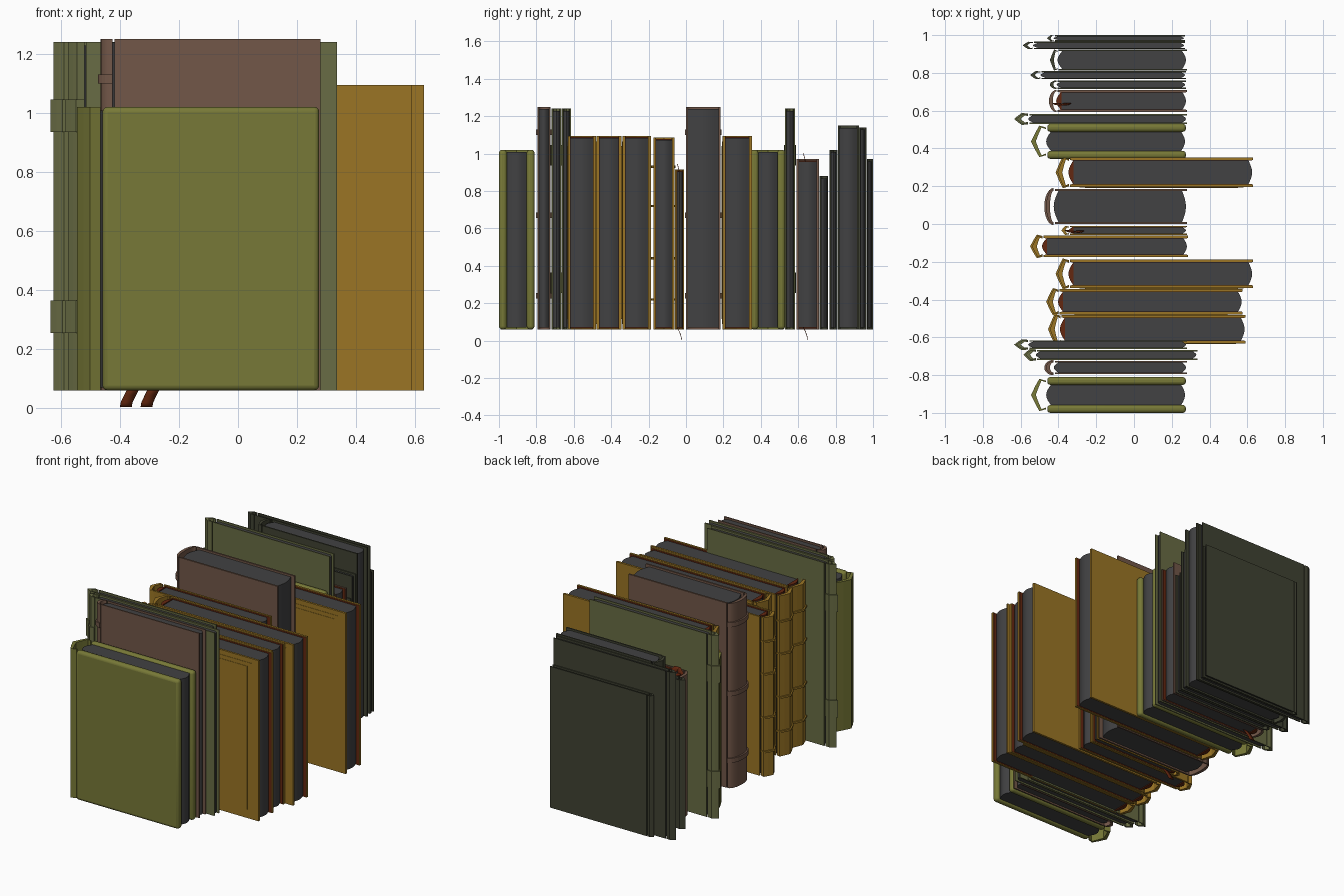
import bpy, bmesh, math

if "Cube" in bpy.data.objects:
    bpy.data.objects.remove(bpy.data.objects["Cube"])

def mat(name, r, g, b):
    m = bpy.data.materials.new(name)
    m.diffuse_color = (r, g, b, 1)
    m.use_nodes = True
    m.node_tree.nodes["Principled BSDF"].inputs["Base Color"].default_value = m.diffuse_color
    return m

GREEN = mat("olive_green_cloth", 0.185, 0.190, 0.038)
GOLD = mat("ochre_cloth", 0.325, 0.178, 0.018)
BROWN = mat("brown_leather", 0.168, 0.095, 0.065)
SAGE = mat("sage_cloth", 0.140, 0.150, 0.058)
DARK = mat("dark_olive_cloth", 0.051, 0.054, 0.032)
PAGES = mat("dark_grey_pages", 0.054, 0.054, 0.056)
RUST = mat("rust_ribbon", 0.127, 0.020, 0.005)

BASE = 0.06  # underside of the books; only ribbons hang lower


def prism(name, pts, z0, z1, material):
    """Extrude a closed plan outline (x, y) from z0 to z1."""
    bm = bmesh.new()
    face = bm.faces.new([bm.verts.new((x, y, z0)) for x, y in pts])
    top = bmesh.ops.extrude_face_region(bm, geom=[face])
    bmesh.ops.translate(bm, vec=(0, 0, z1 - z0),
                        verts=[v for v in top["geom"] if isinstance(v, bmesh.types.BMVert)])
    bmesh.ops.recalc_face_normals(bm, faces=bm.faces)
    me = bpy.data.meshes.new(name)
    bm.to_mesh(me)
    bm.free()
    me.materials.append(material)
    ob = bpy.data.objects.new(name, me)
    bpy.context.collection.objects.link(ob)
    return ob


def smooth(ob, angle=35):
    bpy.ops.object.select_all(action='DESELECT')
    bpy.context.view_layer.objects.active = ob
    ob.select_set(True)
    bpy.ops.object.shade_smooth_by_angle(angle=math.radians(angle))


def box(name, x0, x1, y0, y1, z0, z1, material):
    return prism(name, [(x0, y0), (x1, y0), (x1, y1), (x0, y1)], z0, z1, material)


def arc(x, yc, h, bulge, n=8):
    """Shallow curve from +h to -h around yc, bulging along x."""
    return [(x + bulge * math.cos(math.pi / 2 * s), yc + h * s)
            for s in [1 - 2 * i / n for i in range(n + 1)]]


def spine_line(tip, hinge, yc, h, rounded):
    d = hinge - tip
    if rounded:
        return [(hinge - d * math.cos(a), yc + h * math.sin(a))
                for a in [math.pi / 2 - math.pi * i / 12 for i in range(13)]]
    s = [(0, 0.88), (0.45, 1.0), (0.72, 0.55), (1, 0), (0.72, -0.55), (0.45, -1.0), (0, -0.88)]
    return [(hinge - d * u, yc + h * v) for u, v in s]


def spine(name, tip, hinge, yc, h, wall, rounded, z0, z1, material):
    outer = spine_line(tip, hinge, yc, h, rounded)
    inner = spine_line(tip + wall, hinge, yc, h - min(wall * 0.4, h * 0.3), rounded)
    return prism(name, outer + inner[::-1], z0, z1, material)


def book(n, y0, y1, top, tip, hinge, right, t, material,
         rounded=False, bands=(), band_h=0.03, panel=False, trim=False, soft=False):
    yc, h = (y0 + y1) / 2, (y1 - y0) / 2
    p = f"book_{n:02d}_"
    # page block with bulging ends
    ph = h - t
    left, fore = hinge + 0.025, right - 0.025
    outline = arc(fore, yc, ph, 0.02) + arc(left, yc, ph, -0.025)[::-1]
    smooth(prism(p + "pages", outline, BASE + 0.01, top - 0.012, PAGES))
    # boards
    for side, a, b in (("front", y0, y0 + t), ("back", y1 - t, y1)):
        ob = box(p + side + "_cover", hinge + 0.006, right, a, b, BASE, top, material)
        if soft:
            mod = ob.modifiers.new("soft_edges", 'BEVEL')
            mod.width, mod.segments = t * 0.4, 3
            smooth(ob, 40)
    # folded or rounded spine, with raised bands
    wall = min(0.025, (hinge - tip) * 0.5)
    sp = spine(p + "spine", tip, hinge, yc, h * (0.9 if soft else 1), wall,
               rounded, BASE, top, material)
    if rounded:
        smooth(sp)
    for i, z in enumerate(bands):
        spine(f"{p}spine_band_{i}", tip - 0.01, hinge, yc, h + 0.006, wall, rounded,
              z - band_h / 2, z + band_h / 2, material)
    # nested raised panels on the front board
    if panel:
        for i, (mx, mz) in enumerate(((0.05, 0.03), (0.08, 0.055))):
            e = 0.002 * (i + 1)
            box(f"{p}cover_panel_{i}", hinge + 0.006 + mx, right - mx, y0 - e, y0 + 0.002,
                BASE + mz, top - mz, material)
    # rust head and tail bands and endpapers
    if trim:
        cap = arc(left, yc, ph, -0.027)
        for end, za, zb in (("head", top - 0.014, top - 0.006), ("tail", BASE + 0.004, BASE + 0.012)):
            prism(p + end + "band", cap, za, zb, RUST)
        for side, s in (("front", -1), ("back", 1)):
            ye = yc + s * (ph - 0.0005)
            box(f"{p}{side}_endpaper", hinge + 0.015, right - 0.004,
                ye - 0.0015, ye + 0.0015, BASE + 0.004, top - 0.004, RUST)


BIG = dict(bands=(0.31, 0.99), band_h=0.11)
LEATHER = dict(rounded=True, bands=(0.24, 0.67, 1.115))
RIBS = dict(bands=(0.22, 0.44, 0.72, 0.93), band_h=0.012, trim=True)

# the row of books, front to back: y0, y1, top, spine tip, hinge, fore edge, board thickness
book(1, -1.0, -0.81, 1.02, -0.545, -0.465, 0.275, 0.042, GREEN, soft=True)
book(2, -0.795, -0.725, 1.25, -0.465, -0.425, 0.28, 0.008, BROWN, **LEATHER)
book(3, -0.72, -0.666, 1.24, -0.575, -0.52, 0.335, 0.008, SAGE, **BIG)
book(4, -0.662, -0.616, 1.24, -0.625, -0.56, 0.28, 0.007, SAGE, **BIG)
book(5, -0.632, -0.482, 1.095, -0.445, -0.39, 0.59, 0.013, GOLD, panel=True, **RIBS)
book(6, -0.478, -0.345, 1.095, -0.455, -0.40, 0.575, 0.013, GOLD, panel=True, **RIBS)
book(7, -0.34, -0.188, 1.095, -0.405, -0.345, 0.63, 0.014, GOLD, panel=True, **RIBS)
book(8, -0.175, -0.062, 1.085, -0.54, -0.485, 0.285, 0.012, GOLD, **RIBS)
book(9, -0.058, -0.01, 0.915, -0.385, -0.345, 0.28, 0.007, GOLD, trim=True)
book(10, 0.0, 0.185, 1.25, -0.465, -0.425, 0.28, 0.011, BROWN, **LEATHER)
book(11, 0.195, 0.352, 1.095, -0.405, -0.345, 0.63, 0.014, GOLD, panel=True, **RIBS)
book(12, 0.345, 0.53, 1.02, -0.545, -0.465, 0.275, 0.042, GREEN, soft=True)
book(13, 0.53, 0.582, 1.24, -0.625, -0.56, 0.28, 0.007, SAGE, **BIG)
book(14, 0.592, 0.71, 0.97, -0.45, -0.41, 0.28, 0.011, BROWN, rounded=True, trim=True)
book(15, 0.715, 0.76, 0.88, -0.445, -0.41, 0.275, 0.007, DARK, rounded=True)
book(16, 0.767, 0.81, 1.02, -0.55, -0.495, 0.275, 0.007, DARK)
book(17, 0.812, 0.924, 1.15, -0.445, -0.405, 0.28, 0.009, DARK)
book(18, 0.926, 0.965, 1.14, -0.59, -0.535, 0.27, 0.007, DARK)
book(19, 0.967, 1.0, 0.97, -0.46, -0.425, 0.27, 0.007, DARK)


def ribbon(name, path, width=0.04):
    """Thin strip following (x, y, z) points, wide along x."""
    bm = bmesh.new()
    rows = [(bm.verts.new((x, y, z)), bm.verts.new((x + width, y, z))) for x, y, z in path]
    for a, b in zip(rows, rows[1:]):
        bm.faces.new((a[0], a[1], b[1], b[0]))
    me = bpy.data.meshes.new(name)
    bm.to_mesh(me)
    bm.free()
    me.materials.append(RUST)
    ob = bpy.data.objects.new(name, me)
    bpy.context.collection.objects.link(ob)
    mod = ob.modifiers.new("thickness", 'SOLIDIFY')
    mod.thickness, mod.offset = 0.003, 0
    smooth(ob, 60)


# bookmark ribbons: a tail hanging below and a loop above
for n, x, yc, top in ((9, -0.33, -0.034, 0.915), (14, -0.40, 0.64, 0.97)):
    ribbon(f"book_{n:02d}_ribbon_tail", [(x + 0.03, yc - 0.015, 0.075), (x + 0.015, yc, 0.045),
                                         (x + 0.003, yc + 0.008, 0.02), (x, yc + 0.012, 0.004)])
    ribbon(f"book_{n:02d}_ribbon_loop", [(x + 0.03, yc, top - 0.02), (x + 0.015, yc - 0.008, top + 0.015),
                                         (x, yc - 0.012, top + 0.03), (x - 0.025, yc - 0.006, top + 0.005),
                                         (x - 0.035, yc, top - 0.05)])
